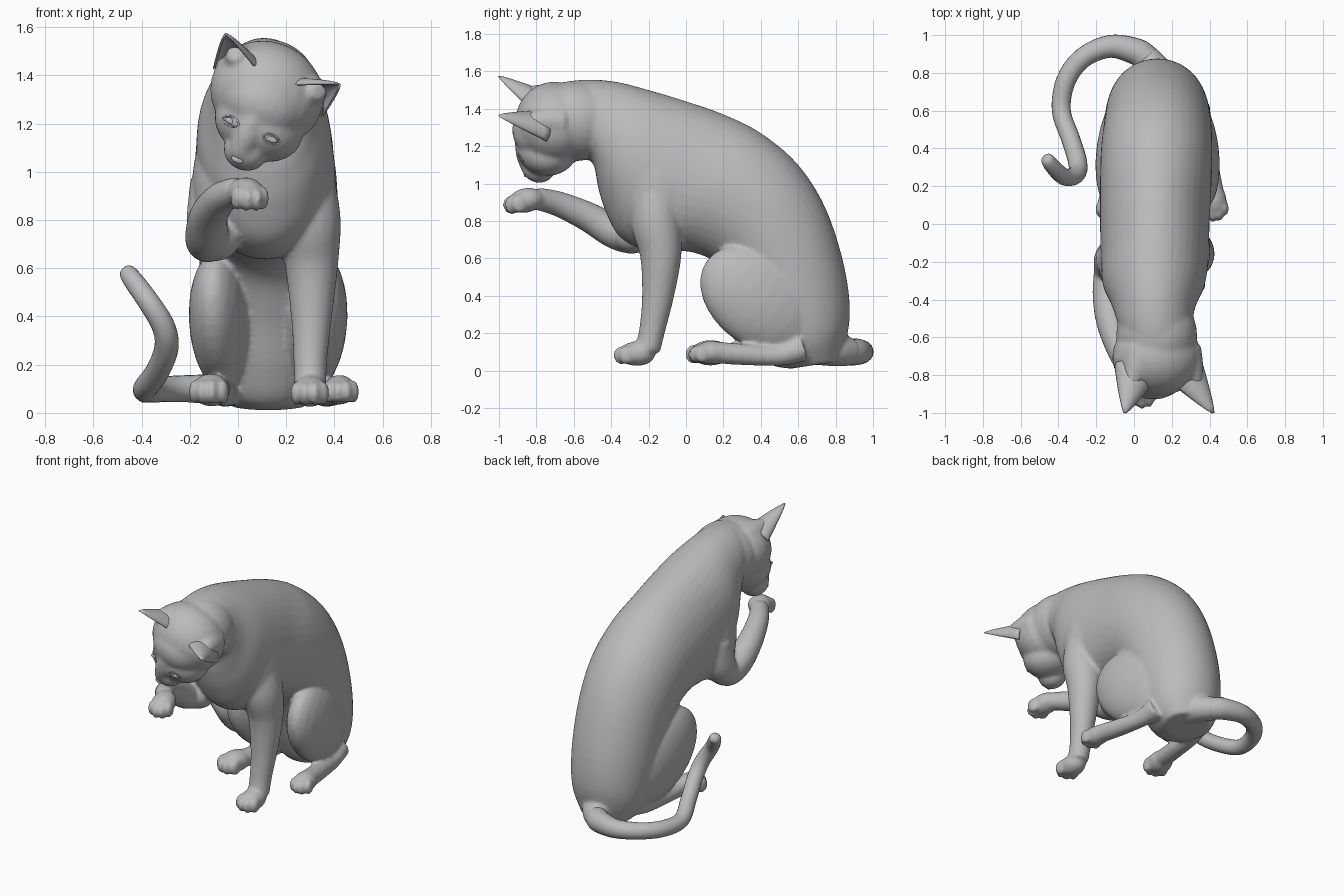
import bpy, bmesh, math
from mathutils import Vector, Matrix, Euler

cube = bpy.data.objects.get("Cube")
if cube:
    bpy.data.objects.remove(cube, do_unlink=True)

GREY = (0.5, 0.5, 0.5, 1.0)
mat = bpy.data.materials.new("soft grey")
mat.use_nodes = True
mat.diffuse_color = GREY
bsdf = mat.node_tree.nodes["Principled BSDF"]
bsdf.inputs["Base Color"].default_value = GREY
bsdf.inputs["Roughness"].default_value = 0.7


def spline(rows, n=5):
    """Catmull-Rom interpolation through rows of numbers."""
    out = []
    for i in range(len(rows) - 1):
        p = [rows[max(0, min(len(rows) - 1, i + k))] for k in (-1, 0, 1, 2)]
        for s in range(n):
            t = s / n
            out.append([0.5 * (2 * b + (c - a) * t + (2 * a - 5 * b + 4 * c - d) * t * t
                               + (3 * b - a - 3 * c + d) * t ** 3) for a, b, c, d in zip(*p)])
    return out + [list(rows[-1])]


def loft(bm, rings, seg=24, closed=False):
    """Skin elliptical rings given as (centre, axis, axis)."""
    loops = []
    for c, a, b in rings:
        loops.append([bm.verts.new(c + a * math.cos(k * math.tau / seg) + b * math.sin(k * math.tau / seg))
                      for k in range(seg)])
    pairs = list(zip(loops, loops[1:])) + ([(loops[-1], loops[0])] if closed else [])
    for p, q in pairs:
        for k in range(seg):
            j = (k + 1) % seg
            bm.faces.new((p[k], p[j], q[j], q[k]))
    if not closed:
        bm.faces.new(loops[0][::-1])
        bm.faces.new(loops[-1])


def tube(bm, rows, seg=20, closed=False):
    """Round tube through rows of x, y, z, radius."""
    rows = rows if closed else spline(rows)
    pts = [Vector(r[:3]) for r in rows]
    rings, side = [], Vector((0.31, 0.2, 0.93))
    for i, p in enumerate(pts):
        nxt = pts[(i + 1) % len(pts)] if closed else pts[min(i + 1, len(pts) - 1)]
        prv = pts[i - 1] if closed else pts[max(i - 1, 0)]
        t = (nxt - prv).normalized()
        side = (side - t * side.dot(t)).normalized()
        rings.append((p, side * rows[i][3], t.cross(side) * rows[i][3]))
    loft(bm, rings, seg, closed)


def blob(bm, loc, size, rot=(0, 0, 0)):
    """Ellipsoid, rotation in degrees."""
    e = Euler([math.radians(a) for a in rot])
    m = Matrix.LocRotScale(Vector(loc), e, Vector(size))
    bmesh.ops.create_uvsphere(bm, u_segments=24, v_segments=16, radius=1, matrix=m)


def make(name, bm):
    bmesh.ops.recalc_face_normals(bm, faces=bm.faces[:])
    me = bpy.data.meshes.new(name)
    bm.to_mesh(me)
    bm.free()
    ob = bpy.data.objects.new(name, me)
    bpy.context.scene.collection.objects.link(ob)
    me.materials.append(mat)
    for p in me.polygons:
        p.use_smooth = True
    return ob


def apply_all(ob):
    bpy.context.view_layer.objects.active = ob
    for m in list(ob.modifiers):
        bpy.ops.object.modifier_apply(modifier=m.name)


def paw(bm, loc, rot, s=1.0):
    """Paw pointing to -y with four toes."""
    m = Matrix.LocRotScale(Vector(loc), Euler([math.radians(a) for a in rot]), None)
    blob(bm, loc, (0.068 * s, 0.09 * s, 0.06 * s), rot)
    for x, y in ((-0.052, -0.05), (-0.019, -0.076), (0.019, -0.076), (0.052, -0.05)):
        blob(bm, m @ Vector((x * s, y * s, -0.008)), (0.021 * s, 0.04 * s, 0.046 * s), rot)


# Middle plane of the rolled head, used to mirror ears and eyes
ROLL = 24
mid = Vector((0.12, 0, 1.32))
normal = Vector((math.cos(math.radians(ROLL)), 0, -math.sin(math.radians(ROLL))))


def flip(p):
    return p - normal * 2 * (p - mid).dot(normal)


bm = bmesh.new()

# Torso: upper y, z / lower y, z / half width / centre x
torso = [(-0.72, 1.53, -0.60, 1.17, 0.15, 0.12), (-0.55, 1.555, -0.50, 1.11, 0.195, 0.11),
         (-0.38, 1.545, -0.47, 0.98, 0.225, 0.105), (-0.20, 1.50, -0.43, 0.85, 0.27, 0.105),
         (0.00, 1.44, -0.35, 0.71, 0.285, 0.11), (0.20, 1.37, -0.20, 0.64, 0.29, 0.11),
         (0.40, 1.27, 0.02, 0.635, 0.295, 0.115), (0.60, 1.10, 0.18, 0.56, 0.295, 0.12),
         (0.75, 0.86, 0.28, 0.39, 0.285, 0.125), (0.85, 0.54, 0.36, 0.18, 0.27, 0.125),
         (0.875, 0.27, 0.44, 0.04, 0.235, 0.125), (0.82, 0.05, 0.56, 0.01, 0.16, 0.125)]
rings = []
for y1, z1, y2, z2, w, x in spline(torso):
    up, low = Vector((x, y1, z1)), Vector((x, y2, z2))
    rings.append(((up + low) / 2, Vector((w, 0, 0)), (up - low) / 2))
loft(bm, rings, 40)

# Head, rolled sideways and bowed: nape, skull, brow, cheeks, muzzle, nose bridge
for loc, size in (((0.12, -0.59, 1.335), (0.215, 0.24, 0.215)), ((0.12, -0.705, 1.325), (0.24, 0.21, 0.215)),
                  ((0.105, -0.77, 1.285), (0.185, 0.16, 0.15)), ((0.085, -0.74, 1.19), (0.19, 0.165, 0.14)),
                  ((0.03, -0.785, 1.085), (0.092, 0.09, 0.08))):
    blob(bm, loc, size, (0, ROLL, 0))
tube(bm, [(0.09, -0.845, 1.28, 0.07), (0.045, -0.85, 1.17, 0.062), (0.015, -0.84, 1.10, 0.05), (0.0, -0.835, 1.06, 0.038)])

# Ear roots
for mirrored in (False, True):
    root = []
    for x, y, z, r in ((0.03, -0.68, 1.43, 0.10), (0.01, -0.77, 1.46, 0.075), (-0.015, -0.85, 1.49, 0.035)):
        p = Vector((x, y, z))
        root.append((*(flip(p) if mirrored else p), r))
    tube(bm, root)

# Haunches and hind feet
for x, turn in ((0.318, 8), (-0.068, -8)):
    blob(bm, (x, 0.40, 0.38), (0.13, 0.36, 0.255), (-35, 0, turn))
tube(bm, [(0.33, 0.62, 0.12, 0.075), (0.36, 0.50, 0.08, 0.055), (0.39, 0.32, 0.085, 0.057), (0.425, 0.12, 0.10, 0.06)])
tube(bm, [(-0.02, 0.62, 0.12, 0.075), (-0.045, 0.50, 0.08, 0.055), (-0.07, 0.32, 0.085, 0.057), (-0.105, 0.12, 0.10, 0.06)])
paw(bm, (0.42, 0.13, 0.095), (0, 0, 8), 1.03)
paw(bm, (-0.11, 0.13, 0.095), (0, 0, -10), 1.15)

# Standing foreleg
blob(bm, (0.27, -0.14, 0.98), (0.135, 0.20, 0.30))
tube(bm, [(0.275, -0.16, 1.00, 0.12), (0.292, -0.16, 0.80, 0.135), (0.305, -0.135, 0.62, 0.112),
          (0.305, -0.15, 0.40, 0.086), (0.30, -0.18, 0.22, 0.07), (0.30, -0.205, 0.11, 0.068)])
paw(bm, (0.298, -0.262, 0.09), (0, 0, 0), 1.1)

# Raised foreleg with the fold of skin inside the elbow
blob(bm, (-0.06, -0.20, 0.95), (0.13, 0.19, 0.27))
blob(bm, (-0.09, -0.29, 0.725), (0.10, 0.11, 0.095))
tube(bm, [(-0.08, -0.18, 0.95, 0.12), (-0.105, -0.20, 0.80, 0.11), (-0.125, -0.27, 0.715, 0.09),
          (-0.13, -0.38, 0.74, 0.09), (-0.12, -0.52, 0.82, 0.08), (-0.07, -0.68, 0.89, 0.068),
          (0.0, -0.80, 0.92, 0.06)])
paw(bm, (0.035, -0.855, 0.91), (12, 0, 15), 1.1)

# Tail root
tube(bm, [(0.16, 0.68, 0.13, 0.10), (0.13, 0.79, 0.11, 0.088), (0.06, 0.88, 0.10, 0.077)])

# Fuse everything into one soft skin
body = make("body", bm)
rm = body.modifiers.new("fuse", "REMESH")
rm.mode = "VOXEL"
rm.voxel_size = 0.011
rm.use_smooth_shade = True
sm = body.modifiers.new("soften", "SMOOTH")
sm.factor, sm.iterations = 0.5, 10
apply_all(body)

# Tail curling round to the right and up
bm = bmesh.new()
tube(bm, [(0.13, 0.81, 0.105, 0.07), (0.06, 0.88, 0.10, 0.073), (0.0, 0.917, 0.10, 0.07), (-0.13, 0.94, 0.10, 0.06),
          (-0.27, 0.88, 0.10, 0.054), (-0.36, 0.76, 0.095, 0.052), (-0.385, 0.60, 0.10, 0.05),
          (-0.335, 0.45, 0.17, 0.05), (-0.297, 0.32, 0.27, 0.05), (-0.31, 0.26, 0.36, 0.048),
          (-0.37, 0.25, 0.46, 0.045), (-0.435, 0.31, 0.55, 0.041), (-0.46, 0.345, 0.585, 0.033),
          (-0.468, 0.355, 0.596, 0.015)])
make("tail", bm)


def ear(name, mirrored):
    """Open curved shell tapering to a point."""
    base, tip = Vector((0.0, -0.79, 1.42)), Vector((-0.05, -1.0, 1.57))
    side, back = Vector((0.092, -0.045, -0.01)), Vector((0.02, 0.04, 0.06))
    bm = bmesh.new()
    rows, steps, seg = [], 8, 14
    for i in range(steps + 1):
        t = i / steps
        w = 1.05 * (1 - t) ** 0.85 + 0.02
        c = base.lerp(tip, t)
        row = []
        for k in range(seg + 1):
            a = math.radians(-95 + 190 * k / seg)
            p = c + side * w * math.sin(a) + back * w * math.cos(a)
            row.append(bm.verts.new(flip(p) if mirrored else p))
        rows.append(row)
    for p, q in zip(rows, rows[1:]):
        for k in range(seg):
            bm.faces.new((p[k], p[k + 1], q[k + 1], q[k]))
    ob = make(name, bm)
    so = ob.modifiers.new("thickness", "SOLIDIFY")
    so.thickness, so.offset = 0.01, 0
    apply_all(ob)


ear("right_ear", False)
ear("left_ear", True)


def on_face(p):
    """Project a point backwards onto the face."""
    hit, loc, _, _ = body.ray_cast(Vector((p.x, -2, p.z)), Vector((0, 1, 0)))
    return loc if hit else Vector((p.x, -0.88, p.z))


# Almond eyelids with a low eyeball inside
bpy.context.view_layer.update()
for name, mirrored in (("right_eye", False), ("left_eye", True)):
    bm = bmesh.new()
    centre = Vector((-0.03, 0, 1.21))
    rim = []
    for k in range(24):
        a = k * math.tau / 24
        p = centre + normal * 0.036 * math.cos(a) + Vector((0.41, 0, 0.91)) * 0.02 * math.sin(a) * abs(math.sin(a)) ** 0.4
        p = on_face(flip(p) if mirrored else p)
        rim.append((p.x, p.y, p.z, 0.004))
    tube(bm, rim, 8, closed=True)
    c = on_face(flip(centre) if mirrored else centre)
    blob(bm, c, (0.026, 0.006, 0.012), (0, ROLL, 0))
    make(name, bm)

# Nose
bm = bmesh.new()
blob(bm, on_face(Vector((-0.003, 0, 1.05))), (0.026, 0.01, 0.014), (0, ROLL, 0))
make("nose", bm)
